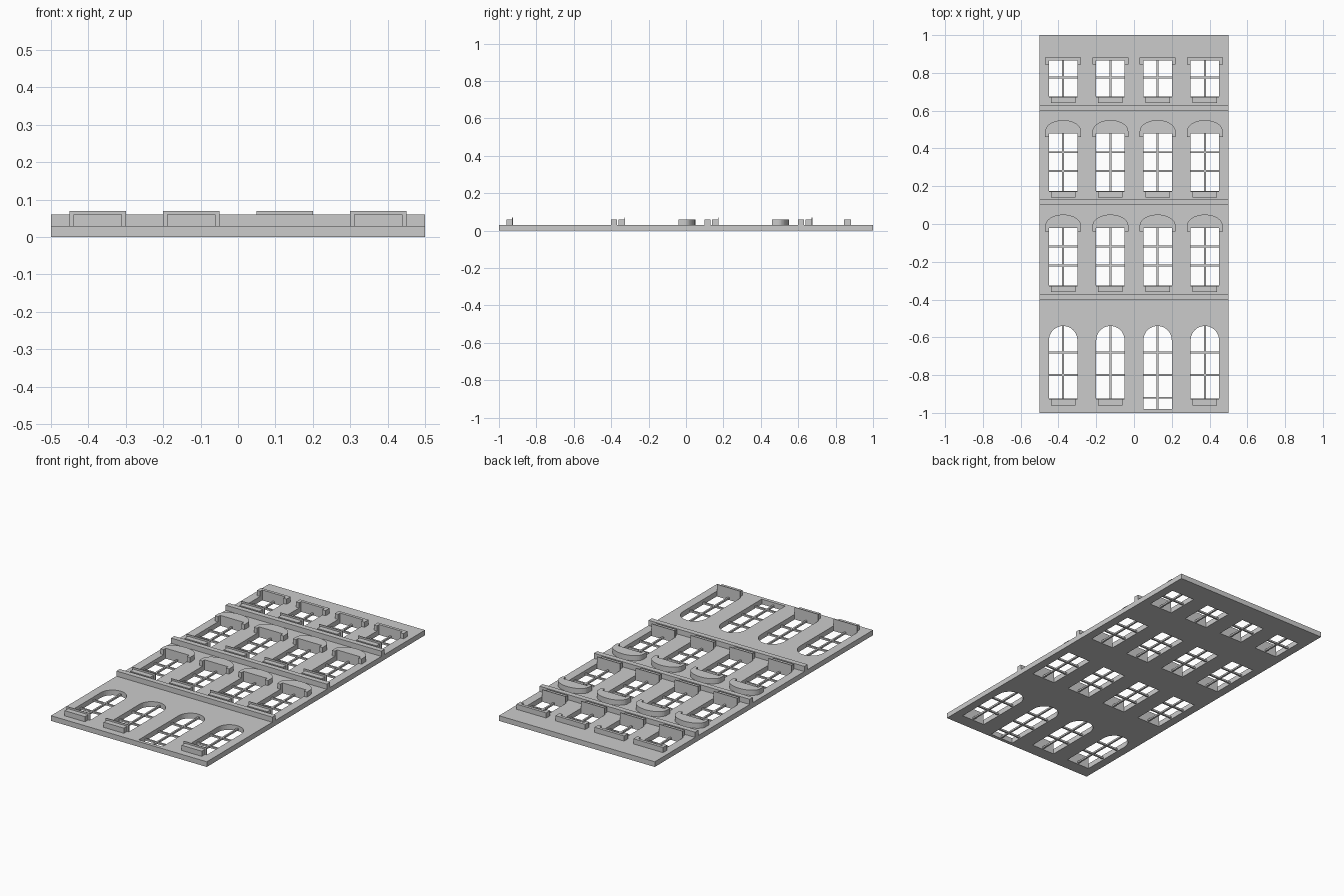
import bpy, bmesh, math

if "Cube" in bpy.data.objects:
    bpy.data.objects.remove(bpy.data.objects["Cube"])

stone = bpy.data.materials.new("grey_stone")
stone.diffuse_color = (0.6, 0.6, 0.6, 1)
stone.use_nodes = True
stone.node_tree.nodes["Principled BSDF"].inputs["Base Color"].default_value = stone.diffuse_color

COLUMNS = (-0.375, -0.125, 0.125, 0.375)
HALF = 0.075          # half window width
WALL = 0.03           # wall thickness
DOOR = 2              # column holding the door


def extrude_outlines(name, outlines, z0, z1):
    """Filled flat outlines (inner ones become holes) extruded from z0 to z1."""
    cu = bpy.data.curves.new(name, 'CURVE')
    cu.dimensions = '2D'
    cu.fill_mode = 'BOTH'
    cu.extrude = (z1 - z0) / 2
    for pts in outlines:
        sp = cu.splines.new('POLY')
        sp.points.add(len(pts) - 1)
        for p, (x, y) in zip(sp.points, pts):
            p.co = (x, y, 0, 1)
        sp.use_cyclic_u = True
    tmp = bpy.data.objects.new(name + "_outline", cu)
    bpy.context.collection.objects.link(tmp)
    dg = bpy.context.evaluated_depsgraph_get()
    me = bpy.data.meshes.new_from_object(tmp.evaluated_get(dg))
    bpy.data.objects.remove(tmp)
    bm = bmesh.new()
    bm.from_mesh(me)
    bmesh.ops.remove_doubles(bm, verts=bm.verts, dist=1e-5)
    bmesh.ops.translate(bm, verts=bm.verts, vec=(0, 0, (z0 + z1) / 2))
    bmesh.ops.recalc_face_normals(bm, faces=bm.faces)
    for f in bm.faces:
        f.smooth = False
    bm.to_mesh(me)
    bm.free()
    me.name = name
    me.materials.clear()
    me.materials.append(stone)
    ob = bpy.data.objects.new(name, me)
    bpy.context.collection.objects.link(ob)
    return ob


def box(name, x0, x1, y0, y1, z0, z1):
    bm = bmesh.new()
    bmesh.ops.create_cube(bm, size=1)
    for v in bm.verts:
        v.co = (x1 if v.co.x > 0 else x0, y1 if v.co.y > 0 else y0,
                z1 if v.co.z > 0 else z0)
    me = bpy.data.meshes.new(name)
    bm.to_mesh(me)
    bm.free()
    me.materials.append(stone)
    ob = bpy.data.objects.new(name, me)
    bpy.context.collection.objects.link(ob)


def rect(x0, x1, y0, y1):
    return [(x0, y0), (x1, y0), (x1, y1), (x0, y1)]


def arc(cx, cy, rx, ry, n=20):
    """Half ellipse from right to left over the top."""
    return [(cx + rx * math.cos(math.pi * i / n),
             cy + ry * math.sin(math.pi * i / n)) for i in range(n + 1)]


# floors: name, window bottom, window top, crossbar heights, hood style
FLOORS = [
    ("ground", -0.925, -0.54, (-0.80, -0.68), None),
    ("first", -0.325, -0.02, (-0.22, -0.12), "arched"),
    ("second", 0.175, 0.48, (0.28, 0.38), "arched"),
    ("top", 0.675, 0.865, (0.775,), "flat"),
]

holes = []
for floor, y0, y1, bars, hood in FLOORS:
    for i, cx in enumerate(COLUMNS):
        l, r = cx - HALF, cx + HALF
        is_door = floor == "ground" and i == DOOR
        bottom = -0.98 if is_door else y0
        tag = f"{floor}_{i + 1}"

        # opening in the wall
        if floor == "ground":
            holes.append([(l, bottom), (r, bottom)] + arc(cx, y1 - HALF, HALF, HALF))
        else:
            holes.append(rect(l, r, bottom, y1))

        # glazing bars
        box(f"upright_bar_{tag}", cx - 0.005, cx + 0.005, bottom, y1, 0.005, 0.015)
        for k, y in enumerate(bars + ((-0.92,) if is_door else ())):
            box(f"crossbar_{tag}_{k + 1}", l, r, y - 0.005, y + 0.005, 0.005, 0.015)

        # sill: block with a wider thin lip
        if not is_door:
            box(f"sill_{tag}", cx - 0.065, cx + 0.065, y0 - 0.035, y0 - 0.005, WALL, 0.06)
            box(f"sill_lip_{tag}", l, r, y0 - 0.005, y0, WALL, 0.07)

        # hood over the window
        legs = [(l, y1 - 0.02), (l, y1), (r, y1), (r, y1 - 0.02)]
        if hood == "arched":
            pts = ([(cx + 0.095, y1 - 0.02)] + arc(cx, y1 + 0.01, 0.095, 0.06)
                   + [(cx - 0.095, y1 - 0.02)] + legs)
            extrude_outlines(f"arched_hood_{tag}", [pts], WALL, 0.06)
        elif hood == "flat":
            pts = [(cx + 0.095, y1 - 0.02), (cx + 0.095, y1 + 0.017),
                   (cx - 0.095, y1 + 0.017), (cx - 0.095, y1 - 0.02)] + legs
            extrude_outlines(f"flat_hood_{tag}", [pts], WALL, 0.06)

# wall with openings
extrude_outlines("wall", [rect(-0.5, 0.5, -1, 1)] + holes, 0, WALL)

# string courses between floors
for n, y in enumerate((-0.40, 0.10, 0.60)):
    box(f"string_course_{n + 1}", -0.5, 0.5, y, y + 0.03, WALL, 0.06)
